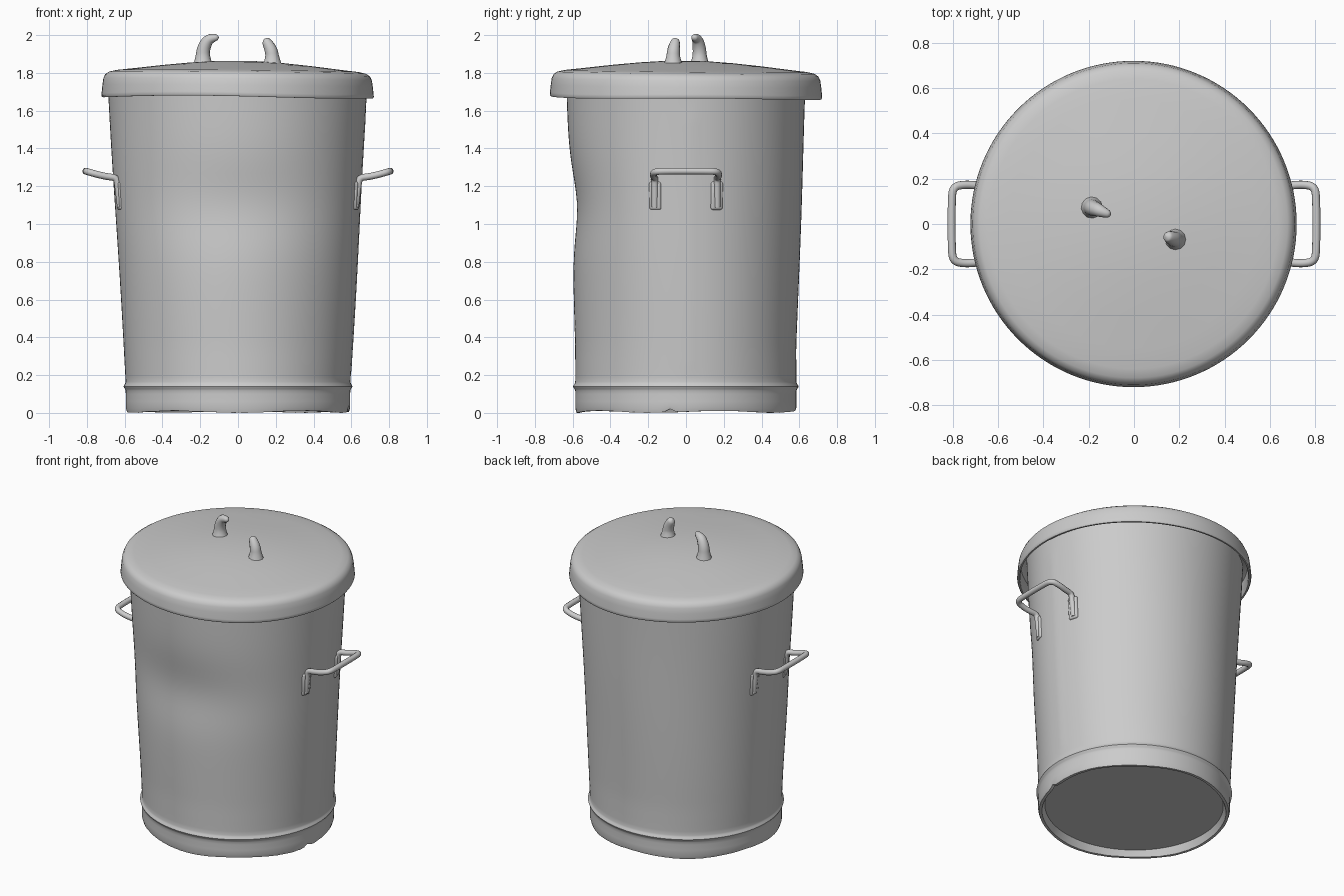
import bpy, bmesh, math, random
from math import sin, cos, pi, exp, radians

if "Cube" in bpy.data.objects:
    bpy.data.objects.remove(bpy.data.objects["Cube"])

random.seed(4)
SEG = 128


def gauss(v, centre, width):
    return exp(-((v - centre) / width) ** 2)


def finish(ob, angle=40):
    bpy.ops.object.select_all(action='DESELECT')
    ob.select_set(True)
    bpy.context.view_layer.objects.active = ob
    bpy.ops.object.shade_smooth_by_angle(angle=radians(angle))


def lathe(name, rings, place):
    """Skin a list of (radius, z) rings; place(r, z, angle) gives the point."""
    bm = bmesh.new()
    rows = []
    for r, z in rings:
        if r == 0:
            rows.append([bm.verts.new(place(0, z, 0))] * SEG)
        else:
            rows.append([bm.verts.new(place(r, z, 2 * pi * i / SEG)) for i in range(SEG)])
    for a, b in zip(rows, rows[1:]):
        for i in range(SEG):
            j = (i + 1) % SEG
            loop = list(dict.fromkeys((a[i], a[j], b[j], b[i])))
            bm.faces.new(loop)
    bmesh.ops.recalc_face_normals(bm, faces=bm.faces)
    me = bpy.data.meshes.new(name)
    bm.to_mesh(me)
    bm.free()
    ob = bpy.data.objects.new(name, me)
    bpy.context.collection.objects.link(ob)
    finish(ob)
    return ob


def tube(name, pts, radii):
    """Smooth tube through control points with a radius for each."""
    cu = bpy.data.curves.new(name, 'CURVE')
    cu.dimensions = '3D'
    cu.bevel_depth = 1
    cu.bevel_resolution = 4
    cu.use_fill_caps = True
    sp = cu.splines.new('NURBS')
    sp.points.add(len(pts) - 1)
    for p, co, r in zip(sp.points, pts, radii):
        p.co = (*co, 1)
        p.radius = r
    sp.order_u = 3
    sp.use_endpoint_u = True
    sp.resolution_u = 6
    ob = bpy.data.objects.new(name, cu)
    bpy.context.collection.objects.link(ob)
    bpy.ops.object.select_all(action='DESELECT')
    ob.select_set(True)
    bpy.context.view_layer.objects.active = ob
    bpy.ops.object.convert(target='MESH')
    finish(bpy.context.object, 60)


# Dented, slightly oval tapering body with a recessed floor and base bead
def body_point(s, z, a):
    rx = 0.594 + 0.09 * max(z - 0.15, 0) / 1.53
    ry = 0.585 + 0.045 * max(z - 0.35, 0) / 1.3
    bead = 0.012 * gauss(z, 0.14, 0.013)
    front = (a + pi / 2 + pi) % (2 * pi) - pi
    dent = 0.032 * gauss(z, 1.1, 0.22) * gauss(front, 0, 0.7)
    side = (a + pi) % (2 * pi) - pi
    seam = 0.004 * gauss(side, 0.03, 0.03) * (0.2 < z < 1.6)
    wave = 0.003 * sin(3 * a + 2.5 * z) * sin(2.2 * z)
    d = bead - dent + seam + wave
    lift = 0
    if z < 0.03 and s > 0.94:   # chewed bottom edge
        lift = 0.006 + 0.005 * sin(5 * a) + 0.018 * gauss(side, -0.15, 0.04)
        lift += random.uniform(-0.001, 0.001)
    return (s * (rx + d) * cos(a) - 0.004 * (z / 1.7) * (s > 0),
            s * (ry + d) * sin(a), z + lift)


heights = [0.02, 0.06, 0.10, 0.118, 0.126, 0.133, 0.14, 0.147, 0.154, 0.164, 0.19]
heights += [0.19 + 1.57 * i / 32 for i in range(1, 33)]
body_rings = [(0, 0.05), (0.5, 0.05), (0.93, 0.05), (0.95, 0.015), (0.96, 0.0), (0.99, 0.0)]
lathe("body", body_rings + [(1, z) for z in heights], body_point)


# Shallow domed lid, slightly crooked, open underneath
def lid_point(r, z, a):
    x, y = r * cos(a), r * sin(a)
    edge = 0.004 * sin(3 * a + 1) * (z < 1.7)
    return (x - 0.002, y, z - 0.009 * x - 0.009 * y + edge)


lathe("lid", [(0, 1.864), (0.12, 1.862), (0.25, 1.853), (0.4, 1.838), (0.55, 1.82),
              (0.64, 1.81), (0.68, 1.801), (0.701, 1.787), (0.711, 1.765), (0.716, 1.73),
              (0.72, 1.69), (0.721, 1.675), (0.716, 1.668), (0.706, 1.668), (0.701, 1.68),
              (0.698, 1.76), (0.67, 1.785), (0.4, 1.81), (0, 1.835)], lid_point)

# Broken lid handle: two curved stubs
tube("lid_stub_left",
     [(-0.185, 0.072, 1.835), (-0.187, 0.073, 1.88), (-0.183, 0.071, 1.93),
      (-0.16, 0.062, 1.975), (-0.125, 0.048, 1.987), (-0.107, 0.042, 1.985), (-0.103, 0.041, 1.984)],
     [0.055, 0.038, 0.035, 0.03, 0.021, 0.015, 0.004])
tube("lid_stub_right",
     [(0.182, -0.068, 1.83), (0.182, -0.068, 1.88), (0.176, -0.066, 1.92),
      (0.155, -0.058, 1.96), (0.143, -0.053, 1.974), (0.139, -0.052, 1.978)],
     [0.055, 0.036, 0.034, 0.027, 0.02, 0.004])

# Side handles with welded tabs
for side, sx in (("left", -1), ("right", 1)):
    half = [(0.622, 0.165, 1.09), (0.634, 0.165, 1.19), (0.642, 0.166, 1.245),
            (0.69, 0.17, 1.25), (0.745, 0.175, 1.262), (0.80, 0.165, 1.278), (0.806, 0.10, 1.28)]
    path = [(sx * x, -y, z) for x, y, z in half] + [(sx * x, y, z) for x, y, z in reversed(half)]
    tube(side + "_handle", path, [0.018] * len(path))
    for end, sy in (("front", -1), ("back", 1)):
        bpy.ops.mesh.primitive_cube_add(size=1, location=(sx * 0.622, sy * 0.162, 1.15))
        tab = bpy.context.object
        tab.name = f"{side}_handle_tab_{end}"
        tab.scale = (0.03, 0.065, 0.15)
        tab.rotation_euler = (0, sx * 0.06, sx * sy * 0.29)
        bpy.ops.object.transform_apply(location=False, rotation=False, scale=True)
        bev = tab.modifiers.new("round", 'BEVEL')
        bev.width = 0.012
        bev.segments = 3
        finish(tab, 60)
